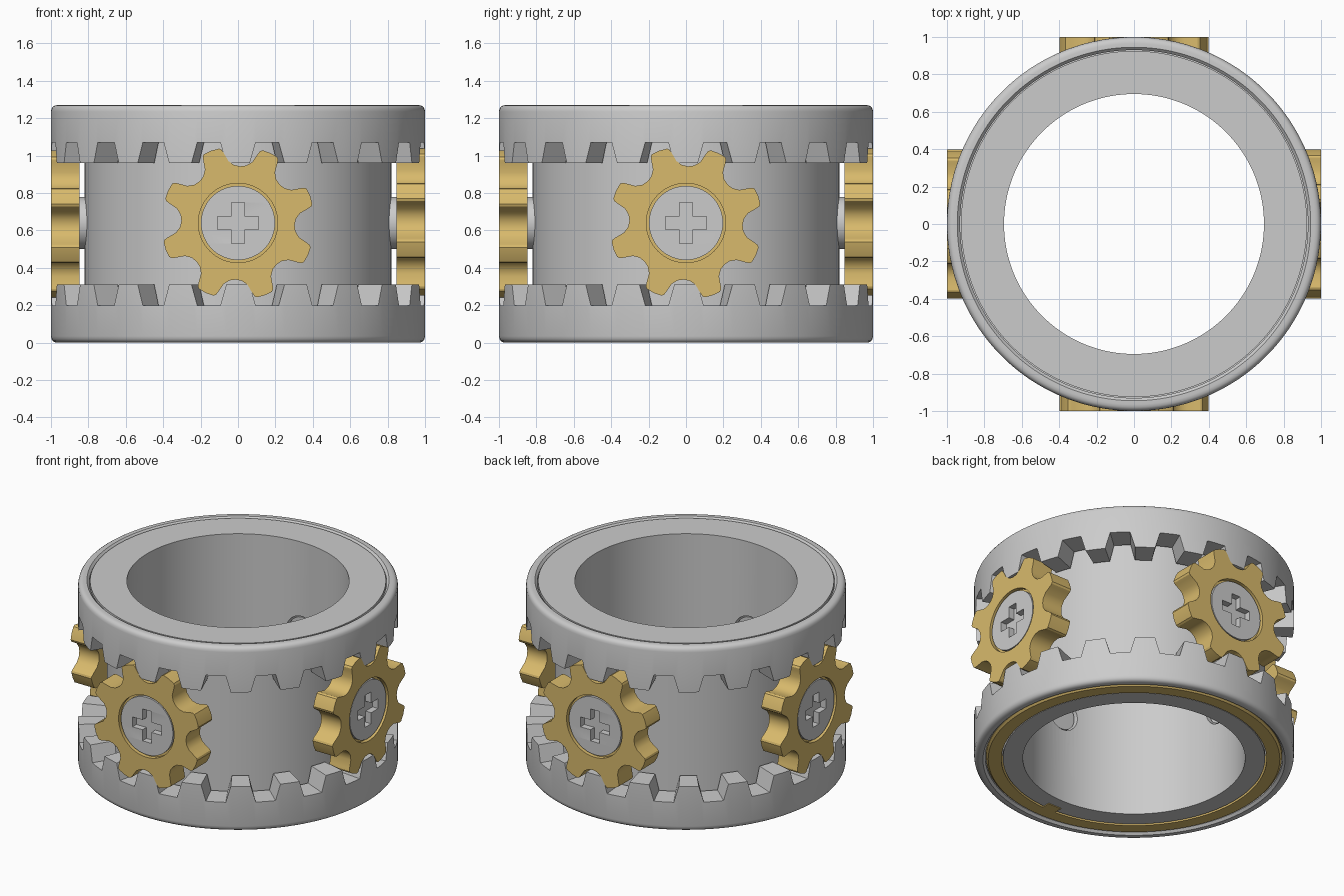
import bpy, bmesh
from math import sin, cos, pi, radians
from mathutils import Matrix

if "Cube" in bpy.data.objects:
    bpy.data.objects.remove(bpy.data.objects["Cube"])

gold = bpy.data.materials.new("gold")
gold.diffuse_color = (0.69, 0.49, 0.15, 1)
gold.use_nodes = True
gold.node_tree.nodes["Principled BSDF"].inputs["Base Color"].default_value = gold.diffuse_color
H, MID = 1.27, 0.64


def finish(name, bm, mat=None, matrix=None):
    bmesh.ops.remove_doubles(bm, verts=bm.verts, dist=1e-5)
    if matrix:
        bm.transform(matrix)
    bmesh.ops.recalc_face_normals(bm, faces=bm.faces)
    me = bpy.data.meshes.new(name)
    bm.to_mesh(me)
    bm.free()
    ob = bpy.data.objects.new(name, me)
    bpy.context.collection.objects.link(ob)
    if mat:
        me.materials.append(mat)
    smooth(ob)
    return ob


def smooth(ob):
    bpy.ops.object.select_all(action='DESELECT')
    ob.select_set(True)
    bpy.context.view_layer.objects.active = ob
    bpy.ops.object.shade_smooth_by_angle(angle=radians(30))


def sweep(bm, sections):
    """Closed (r, z) profiles placed at (angle, profile) stations round z."""
    rows = [[bm.verts.new((r * cos(a), r * sin(a), z)) for r, z in prof] for a, prof in sections]
    for i, A in enumerate(rows):
        B = rows[(i + 1) % len(rows)]
        for j in range(len(A)):
            k = (j + 1) % len(A)
            bm.faces.new((A[j], B[j], B[k], A[k]))


def lathe(name, prof, mat=None, n=144):
    bm = bmesh.new()
    sweep(bm, [(2 * pi * i / n, prof) for i in range(n)])
    return finish(name, bm, mat)


def plate(name, outlines, z0, z1, matrix, mat=None):
    """Flat plate with holes: filled 2D curve extruded from z0 to z1."""
    cu = bpy.data.curves.new(name, 'CURVE')
    cu.dimensions, cu.fill_mode, cu.extrude = '2D', 'BOTH', (z1 - z0) / 2
    for pts in outlines:
        s = cu.splines.new('POLY')
        s.points.add(len(pts) - 1)
        for p, (x, y) in zip(s.points, pts):
            p.co = (x, y, 0, 1)
        s.use_cyclic_u = True
    tmp = bpy.data.objects.new("tmp", cu)
    bpy.context.collection.objects.link(tmp)
    me = bpy.data.meshes.new_from_object(tmp.evaluated_get(bpy.context.evaluated_depsgraph_get()))
    bpy.data.objects.remove(tmp)
    bm = bmesh.new()
    bm.from_mesh(me)
    bpy.data.meshes.remove(me)
    return finish(name, bm, mat, matrix @ Matrix.Translation((0, 0, (z0 + z1) / 2)))


def circle(r, n=64):
    return [(r * cos(2 * pi * i / n), r * sin(2 * pi * i / n)) for i in range(n)]


def add_cyl(bm, r, z0, z1, matrix):
    bmesh.ops.create_cone(bm, cap_ends=True, segments=64, radius1=r, radius2=r, depth=z1 - z0,
                          matrix=matrix @ Matrix.Translation((0, 0, (z0 + z1) / 2)))


# Four outward-facing frames: local z points radially out at mid height
frames = [Matrix.Translation((0, 0, MID)) @ Matrix.Rotation(k * pi / 2, 4, 'Z')
          @ Matrix.Rotation(pi / 2, 4, 'X') for k in range(4)]

# Inner sleeve with top flange, drilled for the axles
core = lathe("inner_sleeve", [(.695, .01), (.82, .01), (.82, 1.17), (.925, 1.17),
                              (.925, 1.265), (.695, 1.265)])
bm = bmesh.new()
for m in frames:
    add_cyl(bm, .113, .6, .9, m)
cutter = finish("axle_hole_cutter", bm)
cutter.hide_render = True
mod = core.modifiers.new("holes", 'BOOLEAN')
mod.operation, mod.object, mod.solver = 'DIFFERENCE', cutter, 'EXACT'
bpy.context.view_layer.objects.active = core
bpy.ops.object.modifier_apply(modifier="holes")
bpy.data.objects.remove(cutter)
smooth(core)

# Gold retaining ring and its locking tab
lathe("retaining_ring", [(.83, .005), (.912, .005), (.925, .018), (.925, .1), (.83, .1)], gold)
bm = bmesh.new()
bmesh.ops.create_cube(bm, size=1, matrix=Matrix.Translation((0, -.805, .03))
                      @ Matrix.Diagonal((.1, .07, .05, 1)))
finish("ring_tab", bm, gold)

# Crown gear rings, 20 teeth each, top one mirrored
stations = [(-3.6, .2), (-1.2, .2), (1.2, .2), (3.6, .2), (5.4, .31), (7.2, .31),
            (9, .31), (10.8, .31), (12.6, .31)]
for name, flip in (("bottom_crown_gear", False), ("top_crown_gear", True)):
    sections = []
    for k in range(20):
        for a, h in stations:
            prof = [(.945, 0), (.93, .015), (.93, .105), (.835, .105), (.835, h), (1, h),
                    (1, .035), (.997, .02), (.99, .009), (.979, .002), (.965, 0)]
            if flip:
                prof = [(r, H - z) for r, z in prof]
            sections.append((radians(9 + 18 * k + a), prof))
    bm = bmesh.new()
    sweep(bm, sections)
    finish(name, bm)

# Pinion outline: 8 teeth
tooth = [(-16.5, .31), (-11.5, .335), (-8.6, .385), (-7.6, .402), (-6, .41), (0, .412),
         (6, .41), (7.6, .402), (8.6, .385), (11.5, .335), (16.5, .31), (22.5, .303)]
gear = []
for k in range(8):
    for a, r in tooth:
        t = radians(20.3 + 45 * k + a)
        gear.append((r * cos(t), r * sin(t)))

# Cross slot outline
w, l = .034, .11
cross = [(w, w), (w, l), (-w, l), (-w, w), (-l, w), (-l, -w),
         (-w, -w), (-w, -l), (w, -l), (w, -w), (l, -w), (l, w)]

for k, m in enumerate(frames):
    side = ("front", "right", "back", "left")[k]
    plate(side + "_pinion", [gear, circle(.212)], .848, 1.0, m, gold)
    # Screw head with cross recess, floor, collar and shaft
    plate(side + "_screw_head", [circle(.198), cross], .95, .993, m)
    bm = bmesh.new()
    add_cyl(bm, .198, .86, .95, m)
    add_cyl(bm, .14, .80, .86, m)
    add_cyl(bm, .103, .705, .80, m)
    finish(side + "_axle", bm)
    # Gold seat closing the gap round the screw head
    plate(side + "_pinion_seat", [circle(.213), circle(.13)], .852, .972, m, gold)
